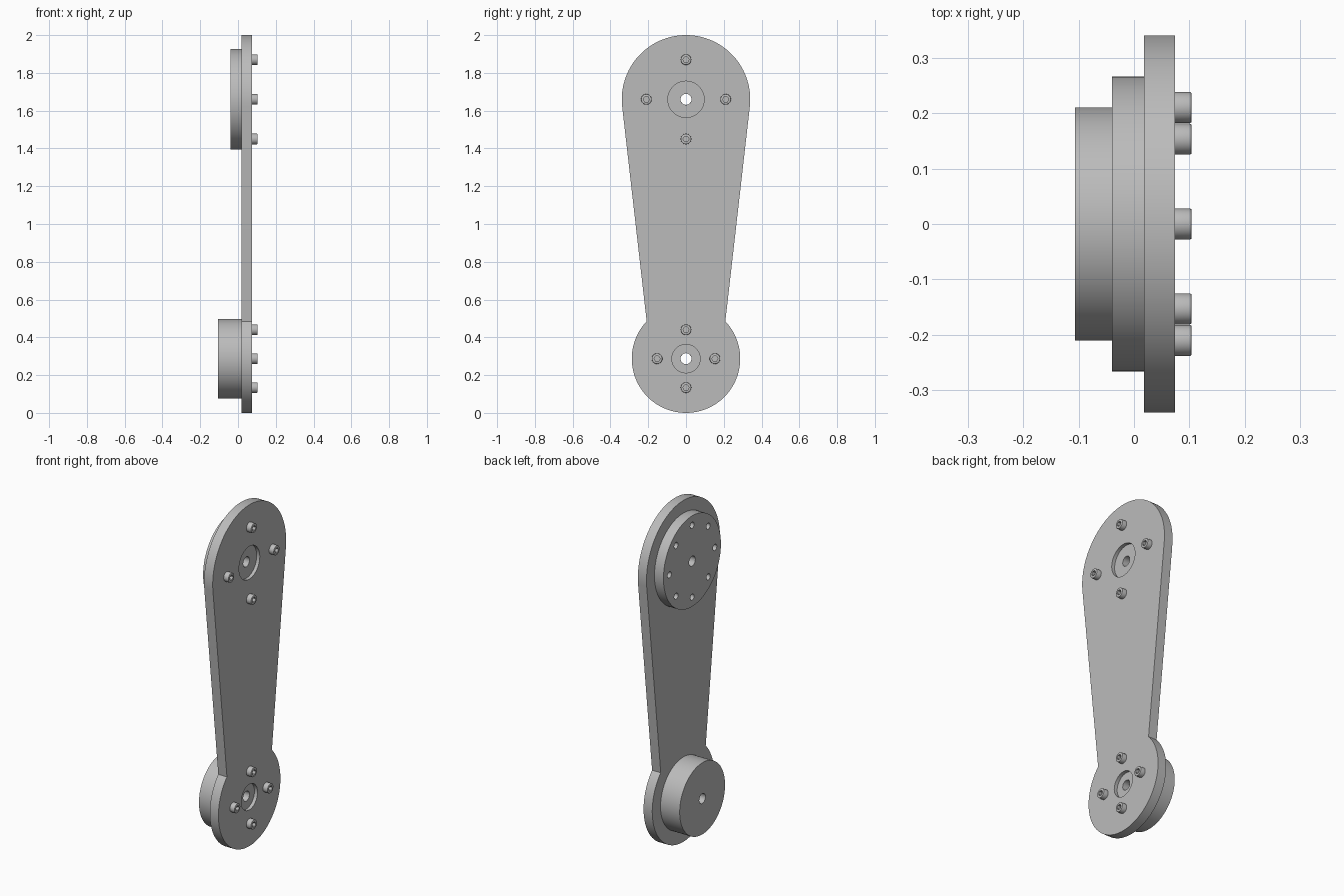
import bpy, bmesh
from math import sin, cos, pi, radians
from mathutils import Vector

cube = bpy.data.objects.get("Cube")
if cube:
    bpy.data.objects.remove(cube, do_unlink=True)

grey = bpy.data.materials.new("machined grey")
grey.use_nodes = True
grey.diffuse_color = (0.5, 0.5, 0.5, 1)
grey.node_tree.nodes["Principled BSDF"].inputs["Base Color"].default_value = (0.5, 0.5, 0.5, 1)

UPPER_Z, LOWER_Z = 1.66, 0.287
UPPER_R, LOWER_R = 0.34, 0.287
BACK, FACE = 0.018, 0.074      # plate faces along x
BORE = 0.029


def lathe(bm, profile, y, z, sides):
    """Closed solid turned about an x axis through (y, z); profile is (x, radius)."""
    rings = []
    for x, r in profile:
        rings.append([bm.verts.new((x, y + r * cos(2 * pi * i / sides), z + r * sin(2 * pi * i / sides)))
                      for i in range(sides)])
    for a, b in zip(rings, rings[1:]):
        for i in range(sides):
            j = (i + 1) % sides
            bm.faces.new((a[i], a[j], b[j], b[i]))
    bm.faces.new(rings[0])
    bm.faces.new(rings[-1])


def finish(name, bm):
    bmesh.ops.recalc_face_normals(bm, faces=bm.faces)
    mesh = bpy.data.meshes.new(name)
    bm.to_mesh(mesh)
    bm.free()
    mesh.materials.append(grey)
    ob = bpy.data.objects.new(name, mesh)
    bpy.context.collection.objects.link(ob)
    return ob


def turned(name, solids, sides=96):
    bm = bmesh.new()
    for profile, y, z in solids:
        lathe(bm, profile, y, z, sides)
    return finish(name, bm)


def select(ob):
    bpy.ops.object.select_all(action='DESELECT')
    ob.select_set(True)
    bpy.context.view_layer.objects.active = ob


def cut(ob, cutter):
    """Subtract the cutter, discard it and smooth the curved walls."""
    mod = ob.modifiers.new("cut", 'BOOLEAN')
    mod.operation, mod.solver, mod.object = 'DIFFERENCE', 'EXACT', cutter
    select(ob)
    bpy.ops.object.modifier_apply(modifier=mod.name)
    bpy.data.objects.remove(cutter, do_unlink=True)
    bpy.ops.object.shade_smooth_by_angle(angle=radians(30))


def arc(centre, radius, start, end, steps):
    return [(radius * cos(a), centre + radius * sin(a))
            for a in (radians(start + (end - start) * i / steps) for i in range(steps + 1))]


# Arm plate: large round head, tapering sides, round foot meeting in a notch
outline = arc(UPPER_Z, UPPER_R, -6, 186, 64) + arc(LOWER_Z, LOWER_R, 136.5, 403.5, 80)
bm = bmesh.new()
base = bm.faces.new([bm.verts.new((BACK, y, z)) for y, z in outline])
top = bmesh.ops.extrude_face_region(bm, geom=[base])
bmesh.ops.translate(bm, vec=Vector((FACE - BACK, 0, 0)),
                    verts=[v for v in top["geom"] if isinstance(v, bmesh.types.BMVert)])
arm_plate = finish("arm_plate", bm)


# Stepped bores: shallow counterbore on the face, small hole right through
def stepped(r):
    floor = FACE - 0.02
    return [(-0.2, BORE), (floor, BORE), (floor, r), (0.2, r)]


cut(arm_plate, turned("plate_cutter", [(stepped(0.096), 0, UPPER_Z), (stepped(0.075), 0, LOWER_Z)], 64))

# Upper flange with a ring of eight holes
flange = turned("upper_flange", [([(-0.04, 0.266), (BACK, 0.266)], 0, UPPER_Z)])
holes = [([(-0.2, BORE), (0.2, BORE)], 0, UPPER_Z)]
for i in range(8):
    a = i * pi / 4
    holes.append(([(-0.2, 0.018), (0.2, 0.018)], 0.21 * cos(a), UPPER_Z + 0.21 * sin(a)))
cut(flange, turned("flange_cutter", holes, 32))

# Lower hub with a centre bore
hub = turned("lower_hub", [([(-0.106, 0.21), (BACK, 0.21)], 0, LOWER_Z)])
cut(hub, turned("hub_cutter", [([(-0.2, BORE), (0.2, BORE)], 0, LOWER_Z)], 32))

# Socket-head screws, four round each bore
head = [(FACE - 0.002, 0.028), (0.1, 0.028), (0.103, 0.027), (0.104, 0.025)]
for label, z0, ring in (("upper", UPPER_Z, 0.21), ("lower", LOWER_Z, 0.153)):
    for i in range(4):
        y, z = ring * cos(i * pi / 2), z0 + ring * sin(i * pi / 2)
        screw = turned(f"{label}_screw_{i + 1}", [(head, y, z)], 32)
        cut(screw, turned("socket_cutter", [([(0.086, 0.016), (0.2, 0.016)], y, z)], 6))
